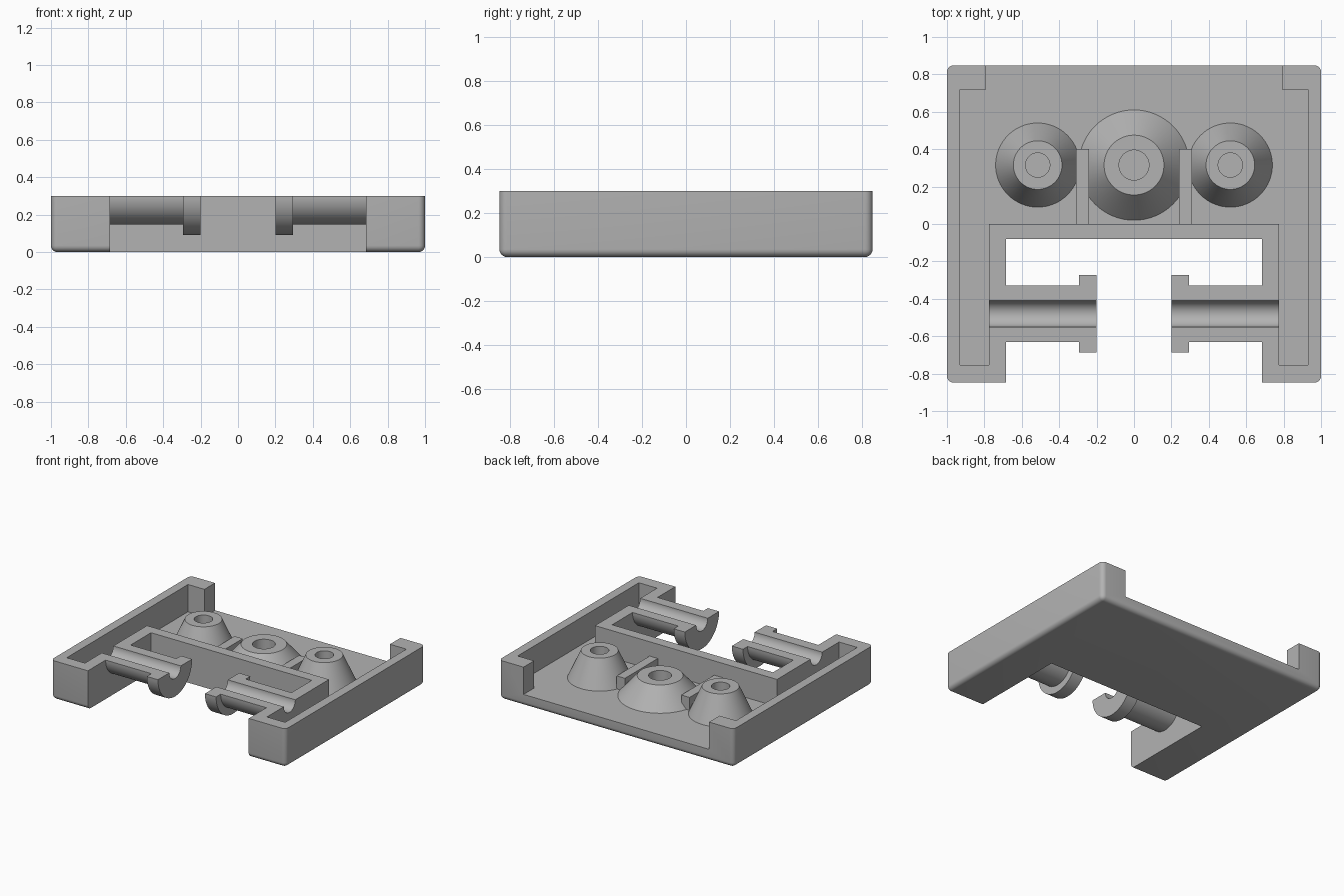
import bpy, bmesh, math
from mathutils import Matrix, Vector

if "Cube" in bpy.data.objects:
    bpy.data.objects.remove(bpy.data.objects["Cube"], do_unlink=True)

TOP, FLOOR, DEPTH = 0.30, 0.09, 0.848
AXLE_Y, GROOVE = -0.48, 0.07

grey = bpy.data.materials.new("plain grey")
grey.use_nodes = True
grey.diffuse_color = (0.45, 0.45, 0.45, 1)
grey.node_tree.nodes["Principled BSDF"].inputs["Base Color"].default_value = (0.45, 0.45, 0.45, 1)


def finish(name, bm):
    bmesh.ops.recalc_face_normals(bm, faces=bm.faces)
    mesh = bpy.data.meshes.new(name)
    bm.to_mesh(mesh)
    bm.free()
    mesh.materials.append(grey)
    obj = bpy.data.objects.new(name, mesh)
    bpy.context.collection.objects.link(obj)
    return obj


def smooth(obj):
    bpy.ops.object.select_all(action="DESELECT")
    obj.select_set(True)
    bpy.context.view_layer.objects.active = obj
    bpy.ops.object.shade_smooth_by_angle(angle=math.radians(30))


def box_mesh(lo, hi):
    bm = bmesh.new()
    bmesh.ops.create_cube(bm, size=1)
    lo, hi = Vector(lo), Vector(hi)
    for v in bm.verts:
        v.co = (lo + hi) / 2 + v.co * (hi - lo)
    return bm


def box(name, lo, hi):
    return finish(name, box_mesh(lo, hi))


def prism(name, outline, direction):
    """Extrude a closed outline along a vector."""
    bm = bmesh.new()
    face = bm.faces.new([bm.verts.new(p) for p in outline])
    out = bmesh.ops.extrude_face_region(bm, geom=[face])
    moved = [g for g in out["geom"] if isinstance(g, bmesh.types.BMVert)]
    bmesh.ops.translate(bm, verts=moved, vec=direction)
    return finish(name, bm)


def cut(target, cutter):
    """Subtract a solid, then discard it."""
    mod = target.modifiers.new("cut", "BOOLEAN")
    mod.operation, mod.solver, mod.object = "DIFFERENCE", "EXACT", cutter
    bpy.context.view_layer.update()
    graph = bpy.context.evaluated_depsgraph_get()
    mesh = bpy.data.meshes.new_from_object(target.evaluated_get(graph))
    target.modifiers.clear()
    target.data = mesh
    bpy.data.objects.remove(cutter, do_unlink=True)


def arc(x, radius, steps=32):
    """Lower half circle round the axle line."""
    angles = [math.pi * (1 + i / steps) for i in range(steps + 1)]
    return [(x, AXLE_Y + radius * math.cos(a), TOP + radius * math.sin(a)) for a in angles]


# Shell: block with rounded corners and lower rim
bm = box_mesh((-1, -DEPTH, 0), (1, DEPTH, TOP))
rim = [e for e in bm.edges if min(v.co.z for v in e.verts) < 0.01]
bmesh.ops.bevel(bm, geom=rim, offset=0.035, segments=6, profile=0.5, affect="EDGES")
shell = finish("shell", bm)

# Axle bay, main well, arm wells and the open rear edge
cut(shell, box("bay_cutter", (-0.685, -1, -1), (0.685, -0.08, 1)))
cut(shell, prism("well_cutter", [
    (sx * x, y, FLOOR)
    for sx, pts in ((1, [(0.775, 0), (0.775, -0.755), (0.93, -0.755), (0.93, 0.72), (0.79, 0.72), (0.79, 1)]),
                    (-1, [(0.79, 1), (0.79, 0.72), (0.93, 0.72), (0.93, -0.755), (0.775, -0.755), (0.775, 0)]))
    for x, y in pts], (0, 0, 1)))

# Axle seats through the inner arm walls
for s in (-1, 1):
    outline = arc(s * 0.6, GROOVE) + [(s * 0.6, AXLE_Y + GROOVE, 0.5), (s * 0.6, AXLE_Y - GROOVE, 0.5)]
    cut(shell, prism("seat_cutter", outline, (s * 0.2, 0, 0)))
smooth(shell)

# Half-round axle cradles with end flanges, and floor ribs
for side, s in (("right", -1), ("left", 1)):
    for part, x0, x1, radius in (("cradle", 0.29, 0.685, 0.152), ("flange", 0.2, 0.295, 0.208)):
        outline = arc(s * x0, radius) + arc(s * x0, GROOVE)[::-1]
        smooth(prism(f"{side}_{part}", outline, (s * (x1 - x0), 0, 0)))
    xs = sorted((s * 0.24, s * 0.31))
    box(f"{side}_rib", (xs[0], -0.02, FLOOR - 0.01), (xs[1], 0.4, 0.19))


# Hollow conical posts
def post(name, x, base, top, hole, height):
    profile = [(base, FLOOR), (top, height), (hole, height), (hole, FLOOR + 0.005), (0, FLOOR + 0.005)]
    bm = bmesh.new()
    verts = [bm.verts.new((r, 0, z)) for r, z in profile]
    edges = [bm.edges.new(pair) for pair in zip(verts, verts[1:])]
    bmesh.ops.spin(bm, geom=verts + edges, cent=(0, 0, 0), axis=(0, 0, 1),
                   angle=math.tau, steps=64, use_duplicate=False)
    bmesh.ops.remove_doubles(bm, verts=bm.verts, dist=0.0001)
    bm.transform(Matrix.Translation((x, 0.315, 0)))
    smooth(finish(name, bm))


post("centre_post", 0, 0.295, 0.16, 0.08, 0.245)
post("right_post", -0.515, 0.225, 0.13, 0.065, TOP)
post("left_post", 0.515, 0.225, 0.13, 0.065, TOP)
